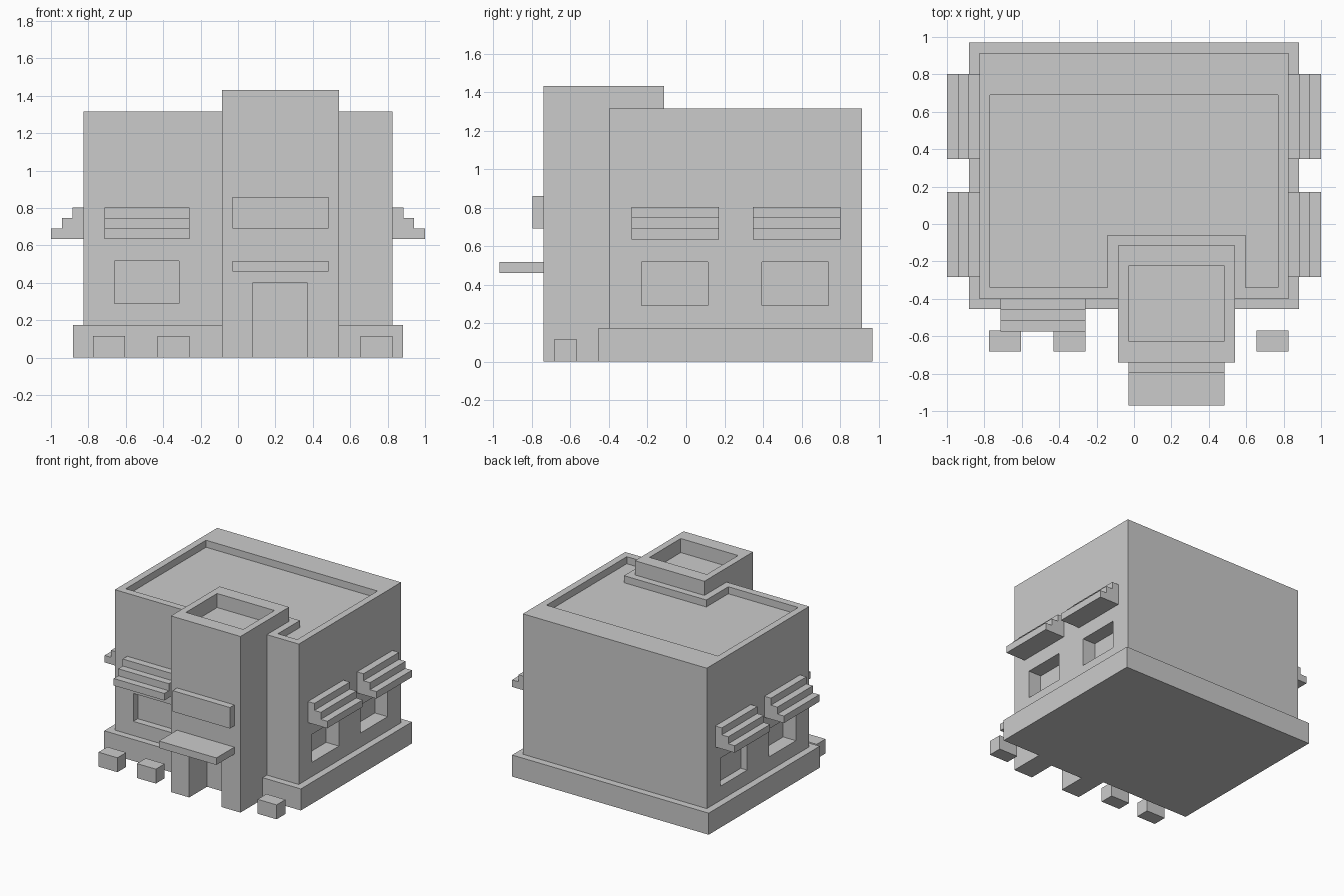
import bpy, bmesh
from mathutils import Vector

if "Cube" in bpy.data.objects:
    bpy.data.objects.remove(bpy.data.objects["Cube"])

U = 0.057  # common step size used across the building


def prism(name, pts, direction):
    """Extrude a closed planar outline of 3D points along a direction."""
    bm = bmesh.new()
    face = bm.faces.new([bm.verts.new(p) for p in pts])
    ext = bmesh.ops.extrude_face_region(bm, geom=[face])
    moved = [g for g in ext["geom"] if isinstance(g, bmesh.types.BMVert)]
    bmesh.ops.translate(bm, verts=moved, vec=Vector(direction))
    # keep the starting cap so the prism is closed
    if not face.is_valid or len(bm.faces) < len(pts) + 2:
        bm.faces.new([v for v in bm.verts if v not in moved])
    bmesh.ops.recalc_face_normals(bm, faces=bm.faces[:])
    mesh = bpy.data.meshes.new(name)
    bm.to_mesh(mesh)
    bm.free()
    ob = bpy.data.objects.new(name, mesh)
    bpy.context.collection.objects.link(ob)
    return ob


def box(name, x, y, z):
    pts = [(x[0], y[0], z[0]), (x[1], y[0], z[0]), (x[1], y[1], z[0]), (x[0], y[1], z[0])]
    return prism(name, pts, (0, 0, z[1] - z[0]))


def notched(name, x, y, z, notch_x, notch_y):
    """Rectangular block with a notch in its front for the tower."""
    pts = [(x[0], y[0]), (notch_x[0], y[0]), (notch_x[0], notch_y), (notch_x[1], notch_y),
           (notch_x[1], y[0]), (x[1], y[0]), (x[1], y[1]), (x[0], y[1])]
    return prism(name, [(a, b, z[0]) for a, b in pts], (0, 0, z[1] - z[0]))


def cut(target, cutter):
    cutter.hide_render = True
    mod = target.modifiers.new("cut", 'BOOLEAN')
    mod.operation = 'DIFFERENCE'
    mod.solver = 'EXACT'
    mod.object = cutter
    bpy.context.view_layer.objects.active = target
    bpy.ops.object.modifier_apply(modifier=mod.name)
    bpy.data.objects.remove(cutter, do_unlink=True)


TX, TY = (-0.085, 0.54), (-0.74, -0.115)   # tower footprint
BX, BY = 0.826, (-0.4, 0.913)              # body footprint
TOP = 1.315

# plinth and main body, both notched around the tower
notched("plinth", (-0.883, 0.883), (-0.455, 0.97), (0, 0.175), TX, TY[1])
body = notched("body", (-BX, BX), BY, (0.175, TOP), TX, TY[1])

# sunken roof leaving a parapet
cut(body, notched("roof_cutter", (-0.77, 0.77), (-0.34, 0.69), (TOP - U, TOP + 0.1),
                  (TX[0] - U, TX[1] + U), TY[1] + U))

# window recesses: one at the front, two on each side
WZ = (0.29, 0.517)
cut(body, box("front_window_cutter", (-0.66, -0.315), (BY[0] - 0.1, BY[0] + U), WZ))
side_windows = [(1, -0.23, 2 * U), (1, 0.395, 2 * U), (-1, -0.23, 2 * U), (-1, 0.395, U)]
for s, y, depth in side_windows:
    xs = sorted((s * (BX - depth), s * (BX + 0.1)))
    cut(body, box("side_window_cutter", xs, (y, y + 0.345), WZ))

# entrance tower with doorway and sunken top
tower = box("tower", TX, TY, (0, 1.43))
cut(tower, box("door_cutter", (0.08, 0.37), (-0.9, TY[0] + 4 * U), (-0.1, 0.403)))
cut(tower, box("tower_top_cutter", (-0.03, 0.485), (-0.625, -0.225), (1.43 - 2 * U, 1.6)))

# panel and canopy over the door
box("front_panel", (-0.03, 0.485), (-0.797, TY[0]), (0.69, 0.86))
box("door_canopy", (-0.03, 0.485), (-0.97, TY[0]), (0.46, 0.517))

# stepped awnings: (outward distance, height) profile
steps = [(0, 0.633), (0.174, 0.633), (0.174, 0.69), (0.116, 0.69),
         (0.116, 0.747), (0.058, 0.747), (0.058, 0.804), (0, 0.804)]
prism("front_awning", [(-0.715, BY[0] - d, z) for d, z in steps], (0.455, 0, 0))
for s, side in ((1, "right"), (-1, "left")):
    for y, pos in ((-0.283, "front"), (0.348, "back")):
        prism(f"{side}_{pos}_awning", [(s * (BX + d), y, z) for d, z in steps], (0, 0.455, 0))

# small blocks standing in front
for i, x in enumerate((-0.775, -0.43, 0.655)):
    box(f"planter_{i + 1}", (x, x + 0.17), (-0.683, -0.57), (0, 0.117))
